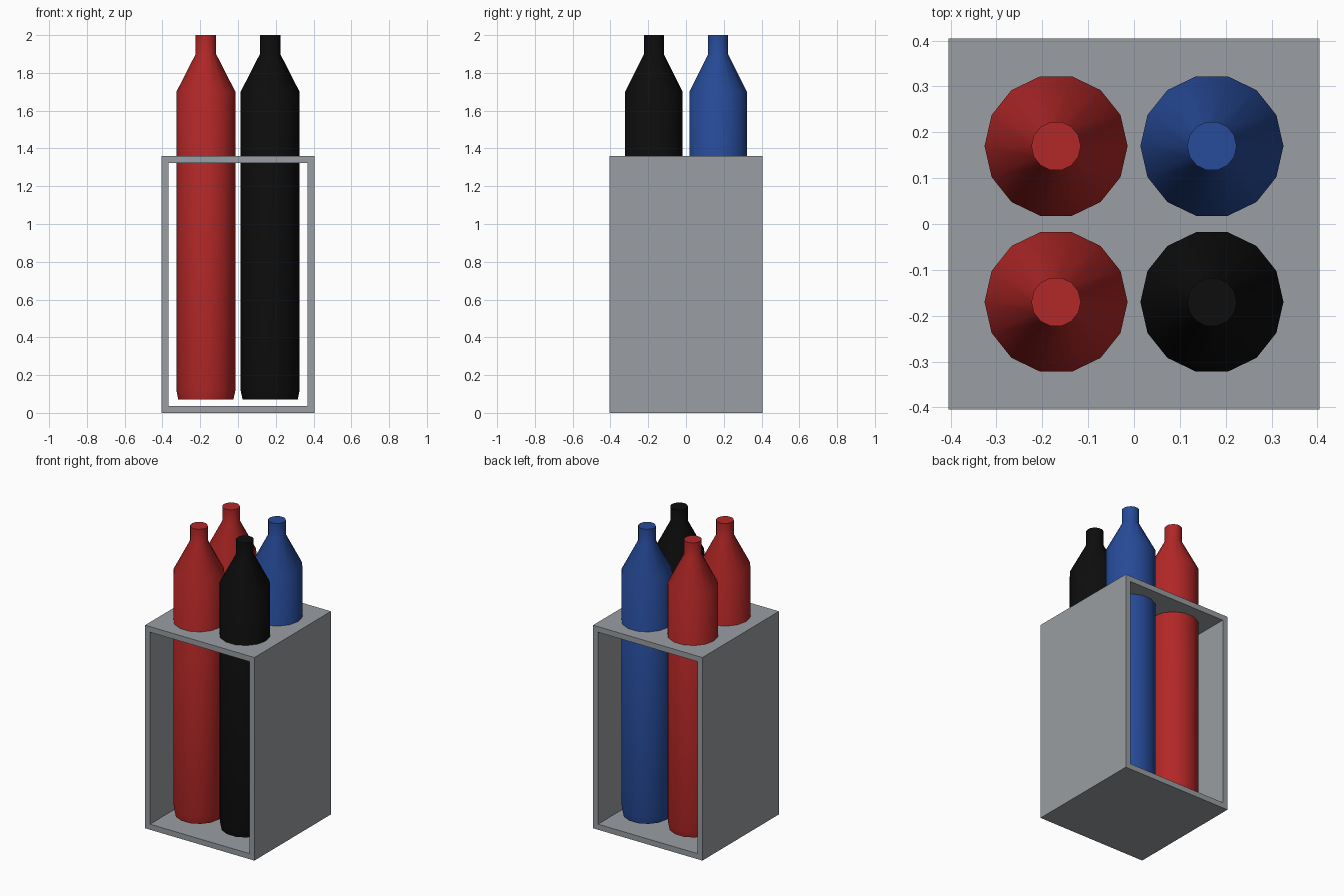
import bpy, bmesh, math

cube = bpy.data.objects.get("Cube")
if cube:
    bpy.data.objects.remove(cube, do_unlink=True)


def material(name, rgb):
    m = bpy.data.materials.new(name)
    m.use_nodes = True
    color = (*rgb, 1.0)
    m.diffuse_color = color
    m.node_tree.nodes["Principled BSDF"].inputs["Base Color"].default_value = color
    return m


GRAY = material("gray metal", (0.32, 0.34, 0.36))
RED = material("red", (0.45, 0.02, 0.02))
BLUE = material("blue", (0.02, 0.07, 0.32))
BLACK = material("black", (0.004, 0.004, 0.004))


def add_object(name, bm, mat):
    mesh = bpy.data.meshes.new(name)
    bm.to_mesh(mesh)
    bm.free()
    mesh.materials.append(mat)
    obj = bpy.data.objects.new(name, mesh)
    bpy.context.collection.objects.link(obj)
    return obj


# Rack: a square box open at front and back, thickened inward
WIDTH, HEIGHT, WALL = 0.81, 1.36, 0.037
bm = bmesh.new()
bmesh.ops.create_cube(bm, size=1)
for v in bm.verts:
    v.co.x *= WIDTH
    v.co.y *= WIDTH
    v.co.z = (v.co.z + 0.5) * HEIGHT
bm.normal_update()
open_faces = [f for f in bm.faces if abs(f.normal.y) > 0.9]
bmesh.ops.delete(bm, geom=open_faces, context='FACES_ONLY')
rack = add_object("rack", bm, GRAY)
wall = rack.modifiers.new("wall", 'SOLIDIFY')
wall.thickness = WALL
wall.offset = -1
wall.use_even_offset = True

# Bottles: a fourteen-sided lathe of (radius, height) points
PROFILE = [(0.146, 0.07), (0.156, 0.12), (0.156, 1.70), (0.054, 1.90), (0.054, 2.0)]
SIDES = 14


def bottle(name, x, y, mat):
    bm = bmesh.new()
    rings = []
    for r, z in PROFILE:
        angles = [2 * math.pi * i / SIDES for i in range(SIDES)]
        rings.append([bm.verts.new((r * math.cos(a), r * math.sin(a), z)) for a in angles])
    for low, high in zip(rings, rings[1:]):
        for i in range(SIDES):
            j = (i + 1) % SIDES
            bm.faces.new((low[i], low[j], high[j], high[i]))
    bm.faces.new(rings[0][::-1])
    bm.faces.new(rings[-1])
    obj = add_object(name, bm, mat)
    obj.location = (x, y, 0)
    bpy.ops.object.select_all(action='DESELECT')
    obj.select_set(True)
    bpy.context.view_layer.objects.active = obj
    bpy.ops.object.shade_smooth_by_angle(angle=math.radians(27))


S = 0.17
bottle("front_right_bottle", -S, -S, RED)
bottle("back_right_bottle", -S, S, RED)
bottle("front_left_bottle", S, -S, BLACK)
bottle("back_left_bottle", S, S, BLUE)
